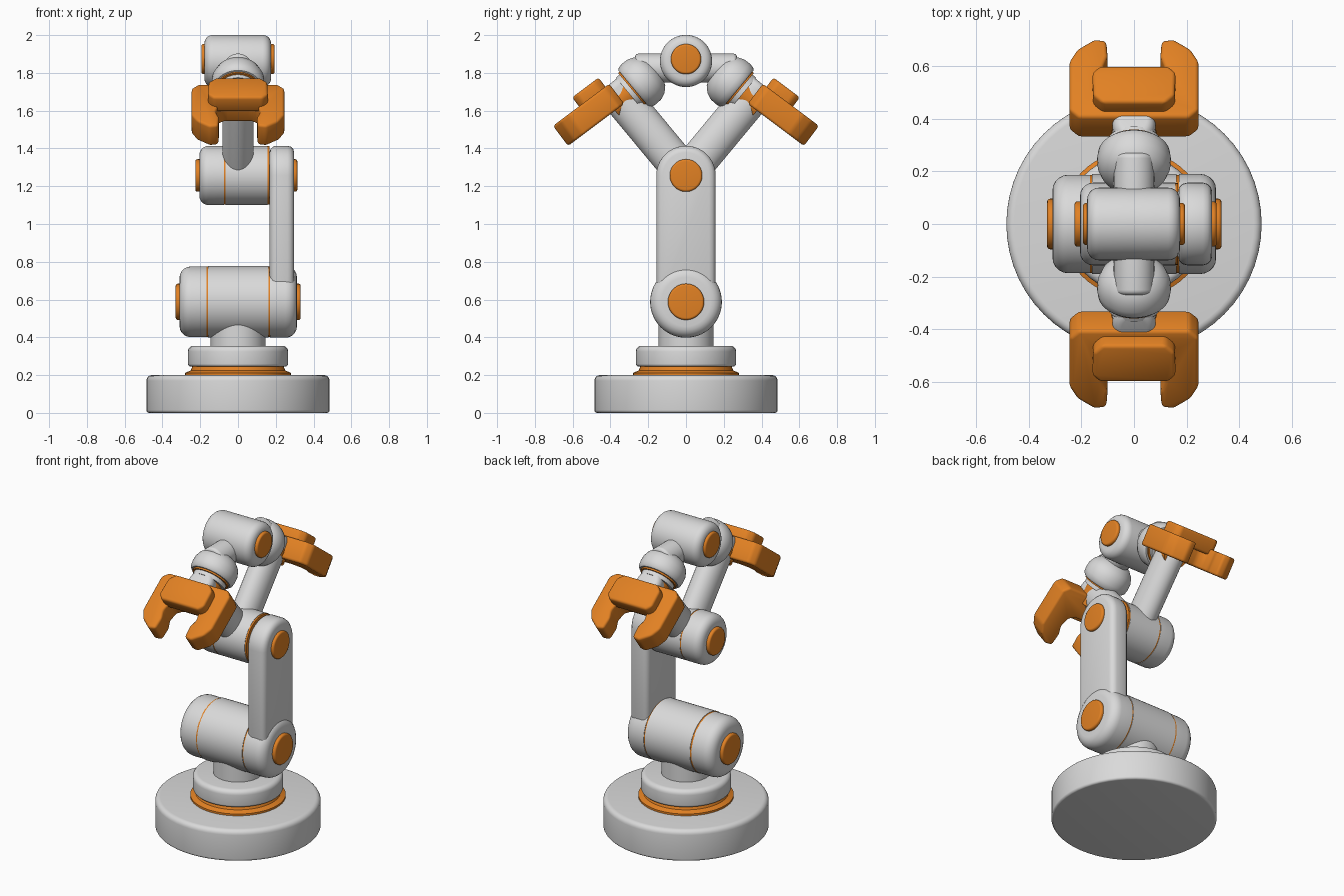
import bpy, bmesh, math
from mathutils import Matrix, Vector

cube = bpy.data.objects.get("Cube")
if cube:
    bpy.data.objects.remove(cube, do_unlink=True)


def material(name, rgb):
    m = bpy.data.materials.new(name)
    m.use_nodes = True
    m.diffuse_color = (*rgb, 1)
    m.node_tree.nodes["Principled BSDF"].inputs["Base Color"].default_value = (*rgb, 1)
    return m


WHITE = material("light grey", (0.70, 0.70, 0.70))
ORANGE = material("orange", (0.76, 0.22, 0.017))


def finish(name, bm, mat, mirror=False):
    bmesh.ops.recalc_face_normals(bm, faces=bm.faces)
    mesh = bpy.data.meshes.new(name)
    bm.to_mesh(mesh)
    bm.free()
    mesh.materials.append(mat)
    ob = bpy.data.objects.new(name, mesh)
    bpy.context.collection.objects.link(ob)
    if mirror:
        mod = ob.modifiers.new("front and back", 'MIRROR')
        mod.use_axis = (False, True, False)
    bpy.ops.object.select_all(action='DESELECT')
    ob.select_set(True)
    bpy.context.view_layer.objects.active = ob
    bpy.ops.object.shade_smooth_by_angle(angle=math.radians(35))
    return ob


def lathe(name, profile, frame, mat, mirror=False, squash=1, segs=56):
    """Revolve (radius, height) points about the frame's z axis."""
    bm = bmesh.new()
    rings = []
    for r, h in profile:
        ring = []
        for i in range(segs):
            a = math.tau * i / segs
            ring.append(bm.verts.new(frame @ Vector((r * squash * math.cos(a), r * math.sin(a), h))))
        rings.append(ring)
    for a, b in zip(rings, rings[1:]):
        for i in range(segs):
            j = (i + 1) % segs
            bm.faces.new((a[i], a[j], b[j], b[i]))
    bm.faces.new(rings[0])
    bm.faces.new(rings[-1])
    return finish(name, bm, mat, mirror)


def drum(name, r, h0, h1, frame, mat, low=0.0, high=0.0, **kw):
    """Cylinder with rounded rims of radius low and high."""
    def rim(size, h, sign):
        if not size:
            return [(r, h)]
        steps = [math.pi / 2 * k / 5 for k in range(6)]
        return [(r - size + size * math.sin(t), h + sign * size * (1 - math.cos(t))) for t in steps]
    profile = rim(low, h0, 1) + rim(high, h1, -1)[::-1]
    return lathe(name, profile, frame, mat, **kw)


def prism(name, outline, lo, hi, frame, mat, bevel, mirror=False):
    """Extrude a 2D outline along the frame's third axis and round its edges."""
    bm = bmesh.new()
    face = bm.faces.new([bm.verts.new((a, b, lo)) for a, b in outline])
    ext = bmesh.ops.extrude_face_region(bm, geom=[face])
    top = [g for g in ext["geom"] if isinstance(g, bmesh.types.BMVert)]
    bmesh.ops.translate(bm, verts=top, vec=(0, 0, hi - lo))
    bmesh.ops.recalc_face_normals(bm, faces=bm.faces)
    edges = [e for e in bm.edges if e.calc_face_angle(0) > 0.3]
    bmesh.ops.bevel(bm, geom=edges, offset=bevel, segments=3, profile=0.5, affect='EDGES')
    bmesh.ops.transform(bm, matrix=frame, verts=bm.verts)
    return finish(name, bm, mat, mirror)


def axes(x, y, z, origin=(0, 0, 0)):
    m = Matrix((x, y, z)).transposed().to_4x4()
    m.translation = origin
    return m


def across(z):
    return axes((0, 1, 0), (0, 0, 1), (1, 0, 0), (0, 0, z))


UP = Matrix.Identity(4)
SHOULDER, ELBOW, TOP = across(0.588), across(1.257), across(1.863)

# Base and turntable
drum("base", 0.485, 0, 0.2, UP, WHITE, low=0.015, high=0.03)
lathe("turntable_ring", [(0.28, 0.19), (0.28, 0.212), (0.25, 0.225), (0.24, 0.25)], UP, ORANGE)
drum("turntable", 0.265, 0.245, 0.355, UP, WHITE, low=0.015, high=0.03)
drum("pedestal_neck", 0.145, 0.34, 0.5, UP, WHITE)

# Shoulder joint
drum("shoulder_drum", 0.19, -0.16, 0.162, SHOULDER, WHITE)
drum("shoulder_cap", 0.187, -0.31, -0.168, SHOULDER, WHITE, low=0.06)
drum("shoulder_link_end", 0.19, 0.17, 0.312, SHOULDER, WHITE, high=0.06)
for x in (-0.164, 0.166):
    drum("shoulder_seam", 0.187, x - 0.006, x + 0.006, SHOULDER, ORANGE)
drum("shoulder_button_right", 0.096, -0.33, -0.28, SHOULDER, ORANGE, low=0.012)
drum("shoulder_button_left", 0.096, 0.28, 0.332, SHOULDER, ORANGE, high=0.012)

# Lower arm link: a rounded bar beside the joints
arc = [math.pi * k / 20 for k in range(21)]
bar = [(0.157 * math.cos(t), 1.257 + 0.157 * math.sin(t)) for t in arc]
bar += [(-0.157, 0.588), (0.157, 0.588)]
prism("lower_arm_link", bar, 0.167, 0.297, across(0), WHITE, 0.035)

# Elbow joint
drum("elbow_drum", 0.157, -0.066, 0.157, ELBOW, WHITE)
drum("elbow_cap", 0.157, -0.205, -0.074, ELBOW, WHITE, low=0.05)
for x in (-0.07, 0.162):
    drum("elbow_seam", 0.155, x - 0.006, x + 0.006, ELBOW, ORANGE)
drum("elbow_button_right", 0.086, -0.226, -0.18, ELBOW, ORANGE, low=0.012)
drum("elbow_button_left", 0.086, 0.28, 0.314, ELBOW, ORANGE, high=0.012)

# Top joint
drum("top_drum", 0.138, -0.178, 0.175, TOP, WHITE, low=0.045, high=0.045)
drum("top_button_right", 0.08, -0.194, -0.15, across(1.873), ORANGE, low=0.012)
drum("top_button_left", 0.08, 0.15, 0.194, across(1.873), ORANGE, high=0.012)

# Paired upper arms, front one modelled and mirrored to the back
X = Vector((1, 0, 0))
out = Vector((0, -0.77, -0.64)).normalized()
rise = out.cross(X)
drum("upper_arm_rod", 0.1, 0, 0.63, axes(X, -out, rise, (0, 0, 1.257)), WHITE,
     high=0.04, squash=0.82, mirror=True)
drum("wrist_neck", 0.077, 0.05, 0.27, axes(X, (0, 0, 1), (0, -1, 0), (0, 0, 1.825)), WHITE,
     high=0.02, mirror=True)
wrist = axes(X, rise, out, (0, -0.278, 1.717))
dome = [(0.125, 0), (0.136, -0.012), (0.14, -0.04), (0.138, -0.075), (0.124, -0.11),
        (0.095, -0.14), (0.05, -0.157), (0.01, -0.16)]
lathe("wrist_dome", dome, wrist, WHITE, mirror=True)
drum("wrist_seam", 0.115, -0.005, 0.01, wrist, ORANGE, mirror=True)
drum("wrist_flange", 0.104, 0.01, 0.035, wrist, WHITE, mirror=True)
drum("wrist_collar", 0.085, 0.03, 0.15, wrist, ORANGE, mirror=True)

# Claw: forked plate with a raised pad
reach = Vector((0, -0.8, -0.6))
claw = axes(X, reach, reach.cross(X))
half = [(0.21, -0.72), (0.245, -0.685), (0.245, -0.45), (0.215, -0.395), (0.15, -0.347),
        (0.105, -0.355), (0.10, -0.43), (0.118, -0.48), (0.105, -0.535), (0.07, -0.56)]
fork = half + [(-x, p) for x, p in reversed(half)]
prism("claw_fork", fork, 1.505, 1.638, claw, ORANGE, 0.014, mirror=True)
pad = [(0.12, -0.695), (0.155, -0.66), (0.158, -0.55), (0.13, -0.52)]
prism("claw_pad", pad + [(-x, p) for x, p in reversed(pad)], 1.6, 1.698, claw, ORANGE,
      0.014, mirror=True)
